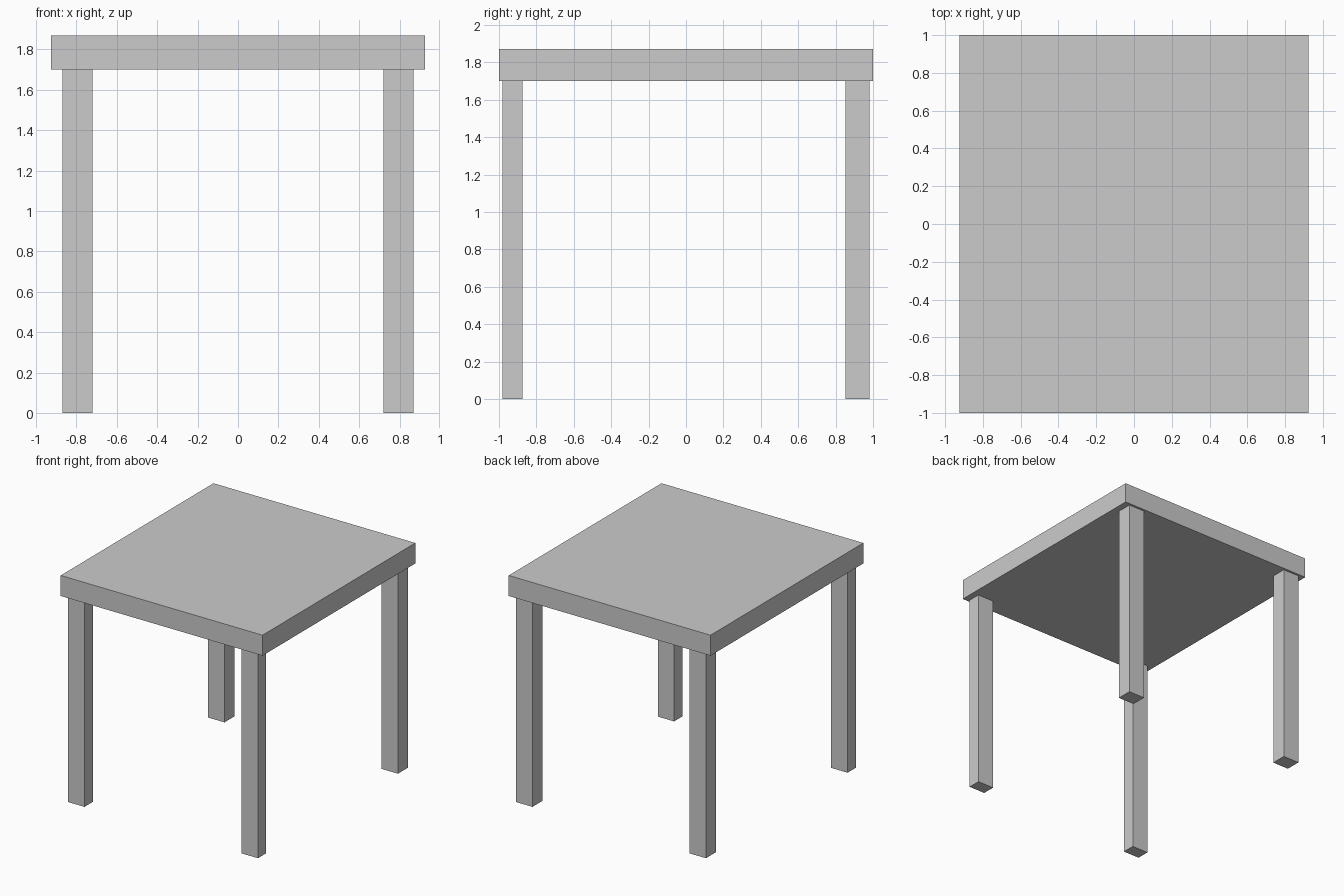
import bpy

if "Cube" in bpy.data.objects:
    bpy.data.objects.remove(bpy.data.objects["Cube"])


def box(name, x, y, z):
    """Axis-aligned box from (min, max) ranges."""
    bpy.ops.mesh.primitive_cube_add(size=1, location=[sum(r) / 2 for r in (x, y, z)])
    ob = bpy.context.object
    ob.name = name
    ob.scale = [r[1] - r[0] for r in (x, y, z)]
    bpy.ops.object.transform_apply(location=False, rotation=False, scale=True)
    return ob


LEG_TOP, TOP = 1.70, 1.87

# Table top
box("table_top", (-0.925, 0.925), (-1, 1), (LEG_TOP, TOP))

# Legs: the back pair is slightly deeper than the front pair
for side, x in (("left", (-0.87, -0.72)), ("right", (0.72, 0.87))):
    for end, y in (("front", (-0.981, -0.873)), ("back", (0.852, 0.981))):
        box(f"{end}_{side}_leg", x, y, (0, LEG_TOP))
